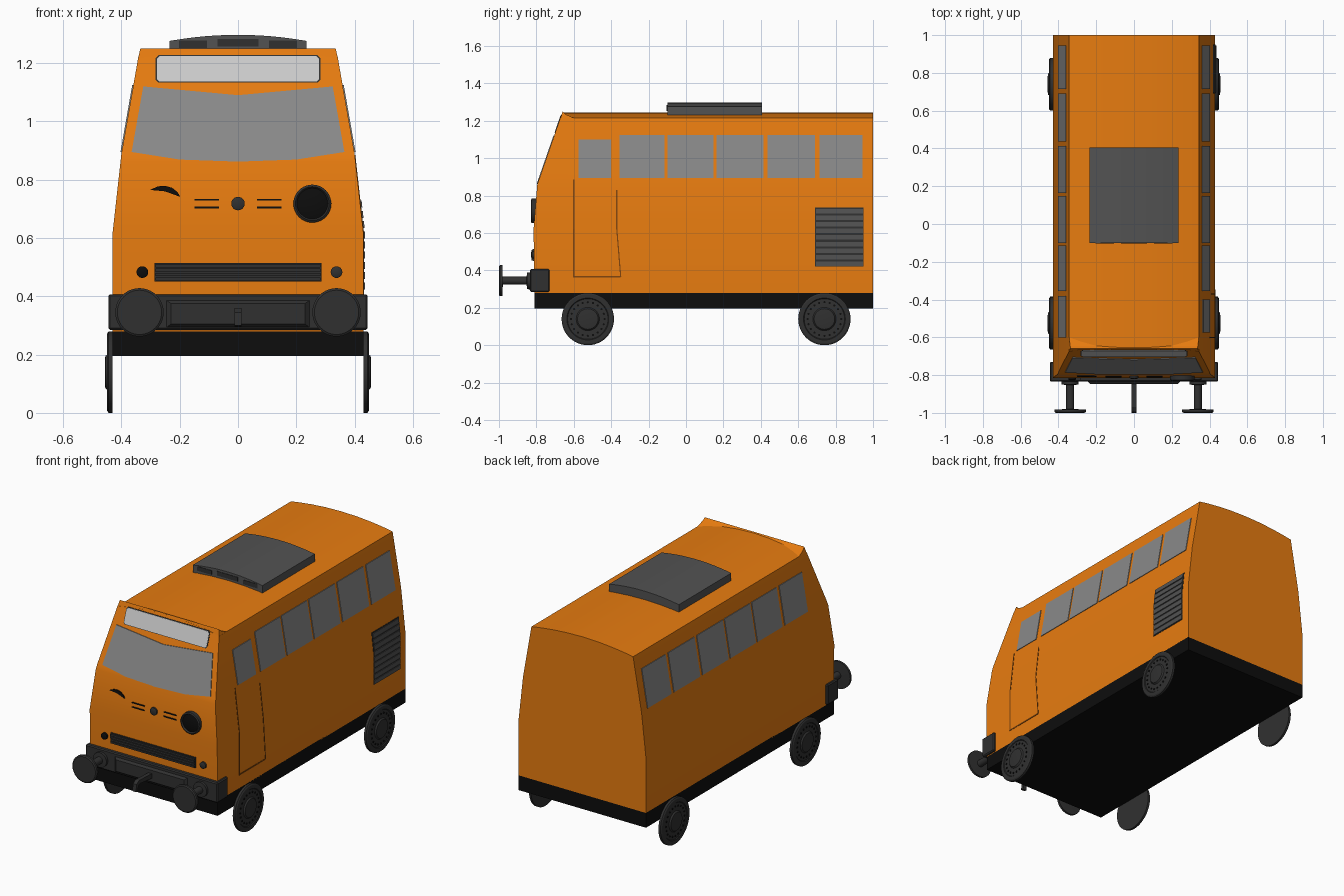
import bpy, bmesh, math

if "Cube" in bpy.data.objects:
    bpy.data.objects.remove(bpy.data.objects["Cube"])


def material(name, r, g, b):
    m = bpy.data.materials.new(name)
    m.diffuse_color = (r, g, b, 1)
    m.use_nodes = True
    m.node_tree.nodes["Principled BSDF"].inputs["Base Color"].default_value = m.diffuse_color
    return m


ORANGE = material("orange", 0.8, 0.2, 0.005)
SEAM = material("seam", 0.22, 0.06, 0.004)
GLASS = material("glass", 0.25, 0.25, 0.25)
LIGHT = material("light_glass", 0.58, 0.58, 0.58)
GREY = material("dark_grey", 0.085, 0.085, 0.085)
IRON = material("iron", 0.03, 0.03, 0.03)
BLACK = material("black", 0.004, 0.004, 0.004)


def build(name, verts, faces, mat, smooth=True):
    bm = bmesh.new()
    vs = [bm.verts.new(v) for v in verts]
    for f in faces:
        bm.faces.new([vs[i] for i in f])
    bmesh.ops.recalc_face_normals(bm, faces=bm.faces)
    me = bpy.data.meshes.new(name)
    bm.to_mesh(me)
    bm.free()
    me.materials.append(mat)
    ob = bpy.data.objects.new(name, me)
    bpy.context.collection.objects.link(ob)
    if smooth:
        bpy.ops.object.select_all(action='DESELECT')
        ob.select_set(True)
        bpy.context.view_layer.objects.active = ob
        bpy.ops.object.shade_smooth_by_angle(angle=math.radians(30))
    return ob


def loft(name, rings, mat, smooth=True):
    """Skin a list of equal closed rings and cap both ends."""
    n = len(rings[0])
    verts = [v for r in rings for v in r]
    faces = [(k * n + i, k * n + (i + 1) % n, (k + 1) * n + (i + 1) % n, (k + 1) * n + i)
             for k in range(len(rings) - 1) for i in range(n)]
    faces += [tuple(range(n)), tuple(range(len(verts) - n, len(verts)))]
    return build(name, verts, faces, mat, smooth)


def box(name, x0, x1, y0, y1, z0, z1, mat, bevel=0):
    ring = [(x0, z0), (x1, z0), (x1, z1), (x0, z1)]
    ob = loft(name, [[(x, y, z) for x, z in ring] for y in (y0, y1)], mat, False)
    if bevel:
        b = ob.modifiers.new("bevel", 'BEVEL')
        b.width, b.segments = bevel, 1
    return ob


def lathe(name, profile, centre, axis, mat, n=40):
    """Profile of (radius, distance) pairs turned about an axis 'x' or 'y' (signed)."""
    cx, cy, cz = centre
    rings = []
    for r, t in profile:
        ring = []
        for i in range(n):
            a = 2 * math.pi * i / n
            u, w = r * math.cos(a), r * math.sin(a)
            ring.append((cx + u, cy - t, cz + w) if axis == 'y' else
                        (cx + axis * t, cy + u, cz + w))
        rings.append(ring)
    return loft(name, rings, mat)


def interp(table, z):
    for (z0, a), (z1, b) in zip(table, table[1:]):
        if z <= z1:
            break
    return a + (b - a) * (z - z0) / (z1 - z0)


FRONT = [(0.28, -0.81), (0.62, -0.815), (0.86, -0.795), (1.215, -0.672), (1.25, -0.66)]
SIDE = [(0.28, 0.43), (0.62, 0.43), (0.89, 0.40), (1.215, 0.343), (1.25, 0.335)]


def on_front(x, z, d):
    return (x, interp(FRONT, z) - d, z)


def on_side(s):
    return lambda y, z, d: (s * (interp(SIDE, z) + d), y, z)


def panel(name, pts, place, mat, d=0.004):
    return loft(name, [[place(a, z, -0.004) for a, z in pts],
                       [place(a, z, d) for a, z in pts]], mat, False)


def rect(a0, a1, z0, z1):
    return [(a0, z0), (a1, z0), (a1, z1), (a0, z1)]


# Body shell: front strips follow the raked nose, cambered roof closes the top
levels = [0.28, 0.62, 0.86, 0.89, 1.215]
right = [(interp(SIDE, z), z) for z in levels]
roof = [(0.343 * math.cos(math.pi * i / 10), 1.215) for i in range(1, 10)]
roof = [(x, z + 0.03 * (1 - (x / 0.343) ** 2)) for x, z in roof]
outline = right + roof + [(-x, z) for x, z in reversed(right)]
n = len(outline)
verts = [(x, interp(FRONT, z), z) for x, z in outline] + [(x, 1.0, z) for x, z in outline]
faces = [(i, (i + 1) % n, n + (i + 1) % n, n + i) for i in range(n)]
faces += [(i, i + 1, n - 2 - i, n - 1 - i) for i in range(4)]
faces += [tuple(range(4, n - 4)), tuple(range(n, 2 * n))]
build("body_shell", verts, faces, ORANGE)

# Raised brow at the front edge of the roof
brow = [(-0.672, 1.21), (-0.66, 1.25), (-0.645, 1.235), (-0.60, 1.215)]
loft("roof_brow", [[(s * interp(SIDE, z), y, z) for y, z in brow] for s in (-1, 1)], ORANGE, False)

# Underframe
box("underframe", -0.43, 0.43, -0.81, 1.0, 0.195, 0.285, BLACK)

# Windscreen and destination window
half = [(0.2, 0.869), (0.365, 0.895), (0.325, 1.12)]
panel("windscreen", [(0, 0.862)] + half + [(0, 1.09)] + [(-x, z) for x, z in reversed(half)],
      on_front, GLASS)
octa = [(0.27, 1.137), (0.278, 1.145), (0.278, 1.215), (0.268, 1.225)]
panel("destination_window_rim", [(x * 1.015, 1.181 + (z - 1.181) * 1.08) for x, z in
      octa + [(-x, z) for x, z in reversed(octa)]], on_front, IRON, 0.002)
panel("destination_window", octa + [(-x, z) for x, z in reversed(octa)], on_front, LIGHT)

# Side windows: five shared, plus a front one that differs by side
spans = [(-0.356, -0.115), (-0.10, 0.147), (0.163, 0.414), (0.436, 0.69), (0.714, 0.944)]
for s, label in ((1, "right"), (-1, "left")):
    for i, (a, b) in enumerate(spans):
        panel(f"{label}_window_{i + 1}", rect(a, b, 0.895, 1.125), on_side(s), GLASS)
panel("left_front_window", rect(-0.60, -0.38, 0.895, 1.125), on_side(-1), GLASS)
panel("door_window", rect(-0.575, -0.40, 0.895, 1.10), on_side(1), GLASS)

# Door seams on the right side
for i, (a, b, z0, z1) in enumerate([(-0.604, -0.597, 0.365, 0.62), (-0.604, -0.597, 0.62, 0.885),
                                    (-0.604, -0.35, 0.362, 0.37)]):
    panel(f"door_seam_{i + 1}", rect(a, b, z0, z1), on_side(1), SEAM, 0.002)
for i, (a, b, z0, z1) in enumerate([(-0.352, -0.373, 0.365, 0.62), (-0.373, -0.373, 0.62, 0.83)]):
    panel(f"door_rear_seam_{i + 1}", [(a, z0), (a + 0.006, z0), (b + 0.006, z1), (b, z1)],
          on_side(1), SEAM, 0.002)

# Louvred vent on the right side
pitch = 0.315 / 9
for i in range(9):
    z = 0.42 + i * pitch
    panel(f"vent_back_{i + 1}", rect(0.69, 0.95, z, z + pitch), on_side(1), IRON, 0.002)
    panel(f"vent_slat_{i + 1}", rect(0.695, 0.945, z + 0.004, z + pitch * 0.8), on_side(1), GREY, 0.006)

# Face: lamp, winking lamp, nose, whiskers
lathe("headlamp_rim", [(0.065, -0.01), (0.065, 0.017), (0.058, 0.022), (0.053, 0.014), (0.053, -0.01)],
      (0.255, -0.808, 0.718), 'y', IRON)
lathe("headlamp_lens", [(0.053, -0.01), (0.053, 0.014), (0.035, 0.019), (0.012, 0.021)],
      (0.255, -0.808, 0.718), 'y', BLACK)
wink = [(-0.302, 0.765), (-0.25, 0.76), (-0.198, 0.741), (-0.207, 0.757), (-0.226, 0.772),
        (-0.25, 0.779), (-0.275, 0.777)]
panel("winking_lamp", wink, on_front, BLACK, 0.006)
lathe("nose_lamp", [(0.023, -0.01), (0.023, 0.008), (0.014, 0.012)], (0, -0.808, 0.718), 'y', IRON)
for s in (-1, 1):
    for z in (0.705, 0.731):
        a, b = sorted((s * 0.065, s * 0.15))
        panel("whisker", rect(a, b, z - 0.003, z + 0.003), on_front, BLACK, 0.005)

# Lower grille and marker lamps
panel("grille_back", rect(-0.287, 0.287, 0.45, 0.515), on_front, IRON, 0.006)
for i in range(4):
    z = 0.454 + i * 0.015
    panel(f"grille_bar_{i + 1}", rect(-0.283, 0.283, z, z + 0.011), on_front, IRON, 0.014)
for x, m in ((-0.328, BLACK), (0.338, IRON)):
    lathe("marker_lamp", [(0.02, -0.01), (0.02, 0.012), (0.013, 0.016)], (x, -0.812, 0.483), 'y', m, 24)

# Buffer beam with stepped centre, plus hook
box("buffer_beam", -0.445, 0.445, -0.835, -0.73, 0.285, 0.407, IRON, 0.006)
loft("beam_centre_plate", [[(s * w, y, z) for s, z in ((-1, 0.34 - h), (1, 0.34 - h), (1, 0.34 + h), (-1, 0.34 + h))]
                           for w, h, y in ((0.25, 0.05, -0.83), (0.23, 0.035, -0.848))], IRON, False)
hook = [(-0.84, 0.355), (-0.97, 0.36), (-0.995, 0.345), (-1.0, 0.30), (-0.982, 0.297),
        (-0.977, 0.33), (-0.96, 0.338), (-0.84, 0.325)]
loft("coupling_hook", [[(x, y, z) for y, z in hook] for x in (-0.012, 0.012)], IRON, False)

# Buffers and wheels, mirrored left and right
for s in (-1, 1):
    c = (s * 0.338, 0, 0.345)
    lathe("buffer", [(0.045, 0.83), (0.045, 0.85), (0.021, 0.852), (0.021, 0.98), (0.083, 0.982),
                     (0.083, 0.995), (0.076, 1.0)], c, 'y', IRON)
    for y in (-0.525, 0.74):
        lathe("wheel", [(0.14, 0.43), (0.14, 0.444), (0.132, 0.449), (0.112, 0.449), (0.108, 0.445),
                        (0.062, 0.447), (0.055, 0.455), (0.042, 0.457)], (0, y, 0.14), s, IRON, 48)
        for k in range(20):
            a = 2 * math.pi * k / 20
            lathe("wheel_bolt", [(0.006, 0.44), (0.006, 0.449)],
                  (0, y + 0.09 * math.cos(a), 0.14 + 0.09 * math.sin(a)), s, BLACK, 8)

# Roof unit with arched top and three front vents
xs = [0.235 - 0.47 * i / 12 for i in range(13)]
arch = [(-0.235, 1.22), (0.235, 1.22)] + [(x, 1.276 + 0.021 * (1 - (x / 0.235) ** 2)) for x in xs]
loft("roof_unit", [[(x, y, z) for x, z in arch] for y in (-0.10, 0.405)], GREY)
for x, w, z in ((-0.155, 0.048, 1.265), (0, 0.07, 1.271), (0.155, 0.048, 1.265)):
    box("roof_unit_vent", x - w, x + w, -0.103, -0.09, z - 0.014, z + 0.012, IRON)
